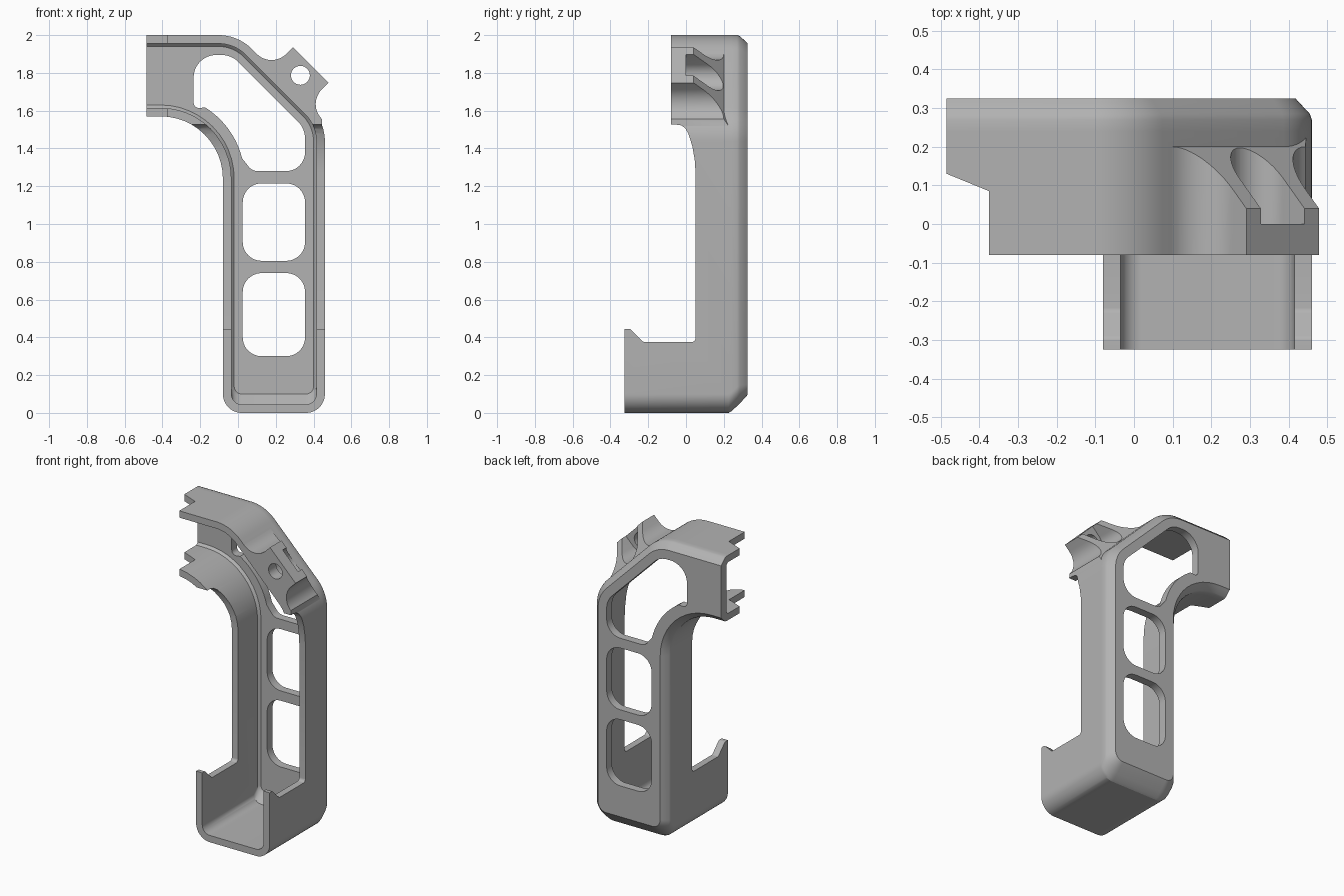
import bpy, bmesh, math
from mathutils import Vector

if "Cube" in bpy.data.objects:
    bpy.data.objects.remove(bpy.data.objects["Cube"], do_unlink=True)

grey = bpy.data.materials.new("plain grey")
grey.use_nodes = True
grey.diffuse_color = (0.45, 0.45, 0.45, 1)
grey.node_tree.nodes["Principled BSDF"].inputs["Base Color"].default_value = (0.45, 0.45, 0.45, 1)


def rounded(corners, steps=12):
    """Polygon with a fillet radius (third value) on each corner."""
    out = []
    for i, (x, y, r) in enumerate(corners):
        p = Vector((x, y))
        if r <= 0:
            out.append(p)
            continue
        a = (Vector(corners[i - 1][:2]) - p).normalized()
        b = (Vector(corners[(i + 1) % len(corners)][:2]) - p).normalized()
        half = a.angle(b) / 2
        centre = p + (a + b).normalized() * r / math.sin(half)
        start = p + a * r / math.tan(half) - centre
        end = p + b * r / math.tan(half) - centre
        sweep = start.angle_signed(end)
        for k in range(steps + 1):
            t = -sweep * k / steps
            c, s = math.cos(t), math.sin(t)
            out.append(centre + Vector((c * start.x - s * start.y, s * start.x + c * start.y)))
    return out


def loft(name, rings):
    """Closed solid through rings of 3D points."""
    bm = bmesh.new()
    rows = [[bm.verts.new(p) for p in ring] for ring in rings]
    n = len(rows[0])
    for a, b in zip(rows, rows[1:]):
        for i in range(n):
            j = (i + 1) % n
            bm.faces.new((a[i], a[j], b[j], b[i]))
    bm.faces.new(rows[0][::-1])
    bm.faces.new(rows[-1])
    bmesh.ops.recalc_face_normals(bm, faces=bm.faces)
    mesh = bpy.data.meshes.new(name)
    bm.to_mesh(mesh)
    bm.free()
    mesh.materials.append(grey)
    obj = bpy.data.objects.new(name, mesh)
    bpy.context.collection.objects.link(obj)
    return obj


def prism(name, pts, lo, hi, place):
    return loft(name, [[place(p[0], p[1], t) for p in pts] for t in (lo, hi)])


def combine(obj, tool, operation="DIFFERENCE"):
    mod = obj.modifiers.new("cut", "BOOLEAN")
    mod.operation, mod.object, mod.solver = operation, tool, "EXACT"
    bpy.context.view_layer.update()
    mesh = bpy.data.meshes.new_from_object(obj.evaluated_get(bpy.context.evaluated_depsgraph_get()))
    obj.modifiers.clear()
    obj.data = mesh
    bpy.data.objects.remove(tool, do_unlink=True)


# Mappings of a flat profile into space
def front(x, z, t): return (x, t, z)
def side(y, z, t): return (t, y, z)
def plan(x, y, t): return (x, y, t)


def slant(u, v, t):
    """u runs down the slanted shoulder, v points away from it."""
    return (1 + (u + v) / math.sqrt(2), t, 1 + (v - u) / math.sqrt(2))


def slant_side(y, v, t): return slant(t, v, y)


def outline(y, d, b, end):
    """Frame outline inset by d, with the bottom inset by b."""
    k = d * math.tan(math.pi / 8)
    pts = rounded([(-0.08 + d, b, 0.1 - d), (0.46 - d, b, 0.1 - d),
                   (0.46 - d, 1.54 - k, 0.25 - d), (-k, 2 - d, 0.25 - d),
                   (end, 2 - d, 0), (end, 1.57 + d, 0), (-0.08 + d, 1.57 + d, 0.33 + d)])
    return [front(p.x, p.y, y) for p in pts]


# Outer body with softened back rim and deep bottom chamfer
frame = loft("grip_frame", [outline(y, d, b, -0.485) for y, d, b in (
    (-0.325, 0, 0), (0.225, 0, 0), (0.24, 0, 0.008), (0.27, 0, 0.036),
    (0.285, 0.005, 0.051), (0.315, 0.033, 0.082), (0.325, 0.042, 0.095))])

# Mounting lug with flared foot, sloped back, screw pocket and hole
MID, HALF, FLARE = -1.03, 0.133, 0.11
foot = [(HALF, 0.16)]
for i in range(13):
    t = math.pi / 2 * i / 12
    foot.append((HALF + FLARE * (1 - math.cos(t)), FLARE * (1 - math.sin(t))))
foot.append((HALF + 0.155, -0.04))
lug_pts = [(MID + u, v) for u, v in foot] + [(MID - u, v) for u, v in reversed(foot)]
lug = prism("lug", lug_pts, -0.08, 0.3, slant)
combine(lug, prism("slope", [(0.04, 0.16), (0.26, -0.06), (0.5, -0.06), (0.5, 0.3), (0.04, 0.3)],
                   -2, 0, slant_side))
pocket = rounded([(MID - 0.08, 0.3, 0), (MID - 0.08, 0.003, 0.0795),
                  (MID + 0.08, 0.003, 0.0795), (MID + 0.08, 0.3, 0)])
combine(lug, prism("pocket", pocket, 0, 0.5, slant))
hole = [(MID + 0.05 * math.cos(a * math.pi / 16), 0.083 + 0.05 * math.sin(a * math.pi / 16))
        for a in range(32)]
combine(lug, prism("hole", hole, -0.2, 0.02, slant))
combine(frame, lug, "UNION")

# Hollow interior, open at the front and at the side end
combine(frame, loft("cavity", [outline(y, d, b, -0.7) for y, d, b in (
    (-0.6, 0.045, 0.045), (0.215, 0.045, 0.045), (0.255, 0.045, 0.085), (0.27, 0.06, 0.1))]))

# Side opening with the front lip and curved shoulder
opening = rounded([(-0.6, 0.45, 0), (-0.325, 0.445, 0), (-0.295, 0.445, 0.02), (-0.225, 0.375, 0.02),
                   (0.05, 0.375, 0.02), (0.05, 1.28, 0), (0.046, 1.34, 0), (0.034, 1.41, 0),
                   (0.012, 1.48, 0), (-0.005, 1.508, 0), (-0.025, 1.522, 0), (-0.05, 1.526, 0),
                   (-0.08, 1.526, 0), (-0.08, 2.3, 0), (-0.6, 2.3, 0)], 6)
combine(frame, prism("opening", opening, -1, 1, side))

# Stepped side end
combine(frame, prism("end_step", [(-0.7, 0.13), (-0.485, 0.13), (-0.375, 0.085),
                                  (-0.375, -0.7), (-0.7, -0.7)], 1, 3, plan))

# Windows through the back plate
for low, high in ((0.3, 0.74), (0.805, 1.215)):
    pts = rounded([(0.025, low, 0.1), (0.355, low, 0.1), (0.355, high, 0.1), (0.025, high, 0.1)])
    combine(frame, prism("window", pts, 0.1, 0.5, front))
elbow = []
for i in range(11):
    a = math.radians(14 + 44 * i / 10)
    elbow.append((-0.41 + 0.445 * math.cos(a), 1.24 + 0.445 * math.sin(a), 0))
top_window = rounded([(-0.235, 1.61, 0.03), (-0.235, 1.895, 0.12), (-0.035, 1.895, 0.13),
                      (0.355, 1.505, 0.13), (0.355, 1.28, 0.1), (0.075, 1.28, 0.06)] + elbow)
combine(frame, prism("window", top_window, 0.1, 0.5, front))

# Smooth curved walls, keep edges crisp
bpy.ops.object.select_all(action="DESELECT")
frame.select_set(True)
bpy.context.view_layer.objects.active = frame
bpy.ops.object.shade_smooth_by_angle(angle=math.radians(25))
